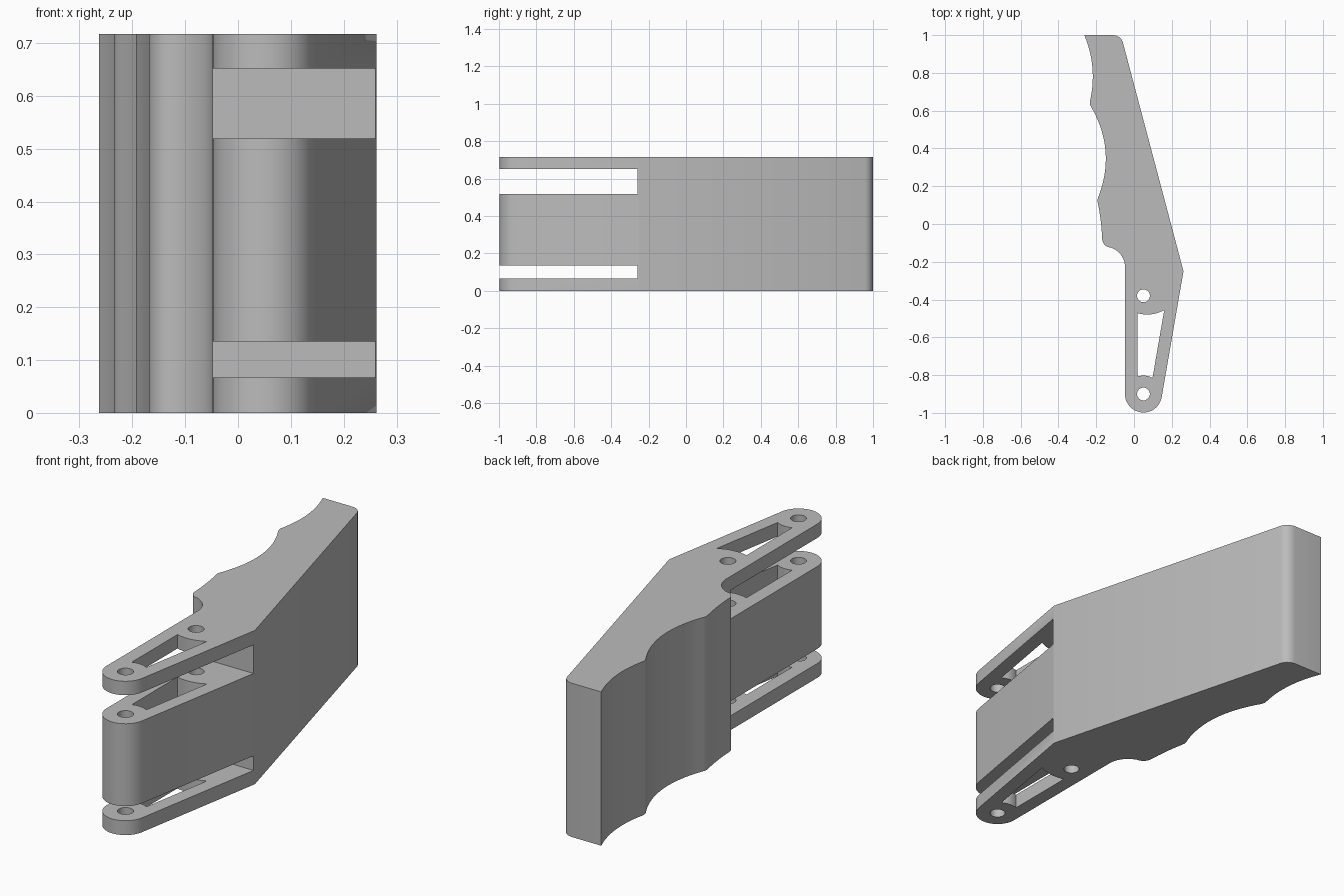
import bpy, bmesh
from math import cos, sin, radians
from mathutils import Vector

if "Cube" in bpy.data.objects:
    bpy.data.objects.remove(bpy.data.objects["Cube"], do_unlink=True)

HEIGHT = 0.717

grey = bpy.data.materials.new("plain grey")
grey.use_nodes = True
COLOUR = (0.5, 0.5, 0.5, 1)
grey.diffuse_color = COLOUR
grey.node_tree.nodes["Principled BSDF"].inputs["Base Color"].default_value = COLOUR


def bow(start, end, sag, steps=14):
    """Curved edge bulging to the left of its direction by sag; end point left out."""
    a, b = Vector(start), Vector(end)
    d = (b - a).normalized()
    side = Vector((-d.y, d.x))
    return [a.lerp(b, i / steps) + side * 4 * sag * (i / steps) * (1 - i / steps)
            for i in range(steps)]


def arc(centre, radius, start, end, steps):
    return [Vector((centre[0] + radius * cos(radians(start + (end - start) * i / steps)),
                    centre[1] + radius * sin(radians(start + (end - start) * i / steps))))
            for i in range(steps + 1)]


def prism(name, outline, bottom, top):
    bm = bmesh.new()
    face = bm.faces.new([bm.verts.new((p[0], p[1], bottom)) for p in outline])
    new = bmesh.ops.extrude_face_region(bm, geom=[face])["geom"]
    bmesh.ops.translate(bm, vec=(0, 0, top - bottom),
                        verts=[v for v in new if isinstance(v, bmesh.types.BMVert)])
    bmesh.ops.recalc_face_normals(bm, faces=bm.faces)
    mesh = bpy.data.meshes.new(name)
    bm.to_mesh(mesh)
    bm.free()
    mesh.materials.append(grey)
    obj = bpy.data.objects.new(name, mesh)
    bpy.context.collection.objects.link(obj)
    return obj


# Grip outline: scalloped finger side, rounded hinge end, straight back
outline = (bow((-0.263, 1.0), (-0.233, 0.65), 0.028)
           + bow((-0.233, 0.65), (-0.227, 0.62), -0.003, 3)
           + bow((-0.227, 0.62), (-0.19, 0.14), 0.058, 20)
           + bow((-0.19, 0.14), (-0.192, 0.115), -0.002, 3)
           + bow((-0.192, 0.115), (-0.168, -0.085), 0.004, 8)
           + bow((-0.168, -0.085), (-0.12, -0.125), -0.012, 8)
           + bow((-0.12, -0.125), (-0.047, -0.23), 0.02)
           + arc((0.05, -0.9), 0.098, 180, 350, 24)
           + [Vector((0.262, -0.25))]
           + bow((-0.056, 0.95), (-0.11, 1.0), -0.014, 8)
           + [Vector((-0.11, 1.0))])
grip = prism("grip", outline, 0, HEIGHT)

# Cutters: hinge slots, pin holes and the tapered window
cutters = [prism("slot_cutter", [(-0.4, -1.1), (0.4, -1.1), (0.4, -0.258), (-0.4, -0.258)], low, high)
           for low, high in ((0.067, 0.135), (0.519, 0.652))]
for y in (-0.38, -0.9):
    cutters.append(prism("pin_hole_cutter", arc((0.05, y), 0.034, 0, 348.75, 31), -0.1, HEIGHT + 0.1))
window = (bow((0.018, -0.472), (0.16, -0.456), -0.014, 10)
          + [Vector((0.16, -0.456))]
          + bow((0.098, -0.815), (0.018, -0.808), -0.009, 8)
          + [Vector((0.018, -0.808))])
cutters.append(prism("window_cutter", window, -0.1, HEIGHT + 0.1))

bpy.ops.object.select_all(action="DESELECT")
bpy.context.view_layer.objects.active = grip
grip.select_set(True)
for cutter in cutters:
    cutter.hide_render = True
    mod = grip.modifiers.new("cut", "BOOLEAN")
    mod.operation = "DIFFERENCE"
    mod.solver = "EXACT"
    mod.object = cutter
    bpy.ops.object.modifier_apply(modifier=mod.name)
    bpy.data.objects.remove(cutter, do_unlink=True)

# Smooth curves, crisp corners
bpy.ops.object.shade_smooth_by_angle(angle=radians(25))
